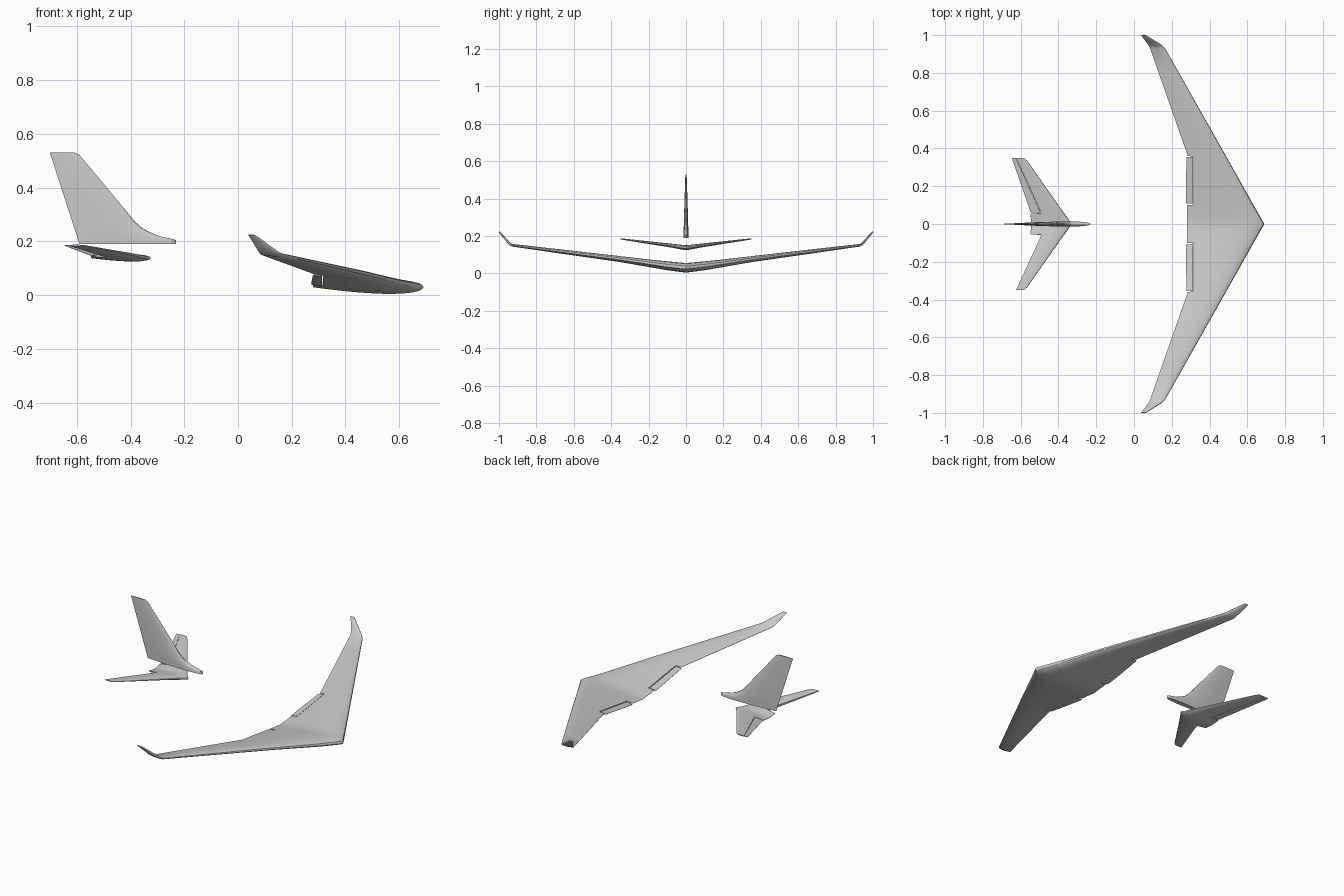
import bpy, bmesh, math
from mathutils import Vector

if "Cube" in bpy.data.objects:
    bpy.data.objects.remove(bpy.data.objects["Cube"])

N = 14


def lerp(a, b, t):
    return a + (b - a) * t


def half_thickness(u):
    return 5 * (.2969 * math.sqrt(u) - .126 * u - .3516 * u**2 + .2843 * u**3 - .1030 * u**4)


def section(le, te, thick, up, u0=0.0, u1=1.0):
    """Closed airfoil ring from chord fraction u0 to u1."""
    le, te, up = Vector(le), Vector(te), Vector(up).normalized()
    us = [lerp(u0, u1, (1 - math.cos(math.pi * i / N)) / 2) for i in range(N + 1)]
    side = lambda u, s: le.lerp(te, u) + up * s * (half_thickness(u) * thick + 0.0006)
    return [side(u, 1) for u in us] + [side(u, -1) for u in reversed(us)]


def loft(name, rings):
    bm = bmesh.new()
    vs = [[bm.verts.new(p) for p in r] for r in rings]
    n = len(vs[0])
    for a, b in zip(vs, vs[1:]):
        for i in range(n):
            j = (i + 1) % n
            bm.faces.new((a[i], a[j], b[j], b[i]))
    bm.faces.new(vs[0])
    bm.faces.new(vs[-1])
    bmesh.ops.recalc_face_normals(bm, faces=bm.faces)
    me = bpy.data.meshes.new(name)
    bm.to_mesh(me)
    bm.free()
    ob = bpy.data.objects.new(name, me)
    bpy.context.collection.objects.link(ob)
    bpy.ops.object.select_all(action='DESELECT')
    ob.select_set(True)
    bpy.context.view_layer.objects.active = ob
    bpy.ops.object.shade_smooth_by_angle(angle=math.radians(30))
    return ob


def table(rows, y):
    """Interpolate rows of (y, values...) at y."""
    for a, b in zip(rows, rows[1:]):
        if y <= b[0]:
            t = (y - a[0]) / (b[0] - a[0])
            return [lerp(p, q, t) for p, q in zip(a[1:], b[1:])]
    return rows[-1][1:]


def span_section(rows, y, sign, u0=0.0, u1=1.0, drop=0.0):
    le, te, z, th, lean = table(rows, y)
    return section((le, sign * y, z), (te, sign * y, z - drop), th,
                   (0, -sign * lean, 1), u0, u1)


# main wing: y, leading x, trailing x, height, thickness, lean
WING = [(0, .69, .28, .030, .050, 0), (.10, .633, .28, .041, .046, .05),
        (.20, .577, .28, .055, .039, .1), (.36, .487, .285, .078, .030, .13),
        (.93, .165, .085, .151, .013, .13), (.945, .150, .078, .160, .012, .6),
        (.99, .078, .045, .213, .007, 1.2), (1.0, .060, .038, .224, .004, 1.2)]


def wing_half(sign):
    cut = lambda y: (table(WING, y)[0] - .316) / (table(WING, y)[0] - table(WING, y)[1])
    out = [span_section(WING, y, sign) for y in (.04, .10)]
    out += [span_section(WING, y, sign, 0, cut(y)) for y in (.102, .16, .20, .28, .358)]
    out += [span_section(WING, y, sign) for y in (.36, .5, .65, .8, .93, .945, .965, .99, 1.0)]
    return out


loft("main_wing", wing_half(-1)[::-1] + [span_section(WING, 0, 1)] + wing_half(1))

# trailing edge flaps sitting in the wing notches
for sign, name in ((1, "flap_left"), (-1, "flap_right")):
    rings = []
    for y in (.108, .19, .27, .355):
        le, te, z, th, lean = table(WING, y)
        c = le - te + .006
        u0 = (le - .312) / c
        rings.append(section((le, sign * y, z), (te - .006, sign * y, z - .003), th,
                             (0, -sign * lean, 1), u0, 1))
    loft(name, rings)

# tailplane, full chord at the centre and cut back to the hinge outboard
TAIL = [(0, -.325, -.545, .138, .025, 0), (.02, -.343, -.546, .140, .024, .1),
        (.058, -.370, -.548, .146, .021, .13), (.085, -.390, -.555, .150, .019, .13),
        (.335, -.565, -.642, .183, .006, .13), (.35, -.582, -.646, .185, .004, .13)]


def tail_half(sign):
    out = [span_section(TAIL, y, sign) for y in (.02, .054)]
    return out + [span_section(TAIL, y, sign, 0, .68) for y in (.058, .085, .2, .335, .35)]


loft("tailplane", tail_half(-1)[::-1] + [span_section(TAIL, 0, 1)] + tail_half(1))

# single elevator behind the hinge
loft("elevator", [span_section(TAIL, y, 1, .695, 1) for y in (.061, .085, .2, .335, .35)])

# vertical fin: height, leading x, thickness
FIN = [(.19, -.23, .026), (.205, -.23, .026), (.211, -.255, .0255), (.218, -.29, .025),
       (.235, -.33, .024), (.25, -.357, .023), (.27, -.38, .022), (.39, -.48, .015),
       (.51, -.58, .007), (.523, -.591, .006), (.53, -.61, .005)]
loft("fin", [section((x, 0, z), (-.59 - .11 * (z - .19) / .34, 0, z), t, (0, 1, 0))
             for z, x, t in FIN])
